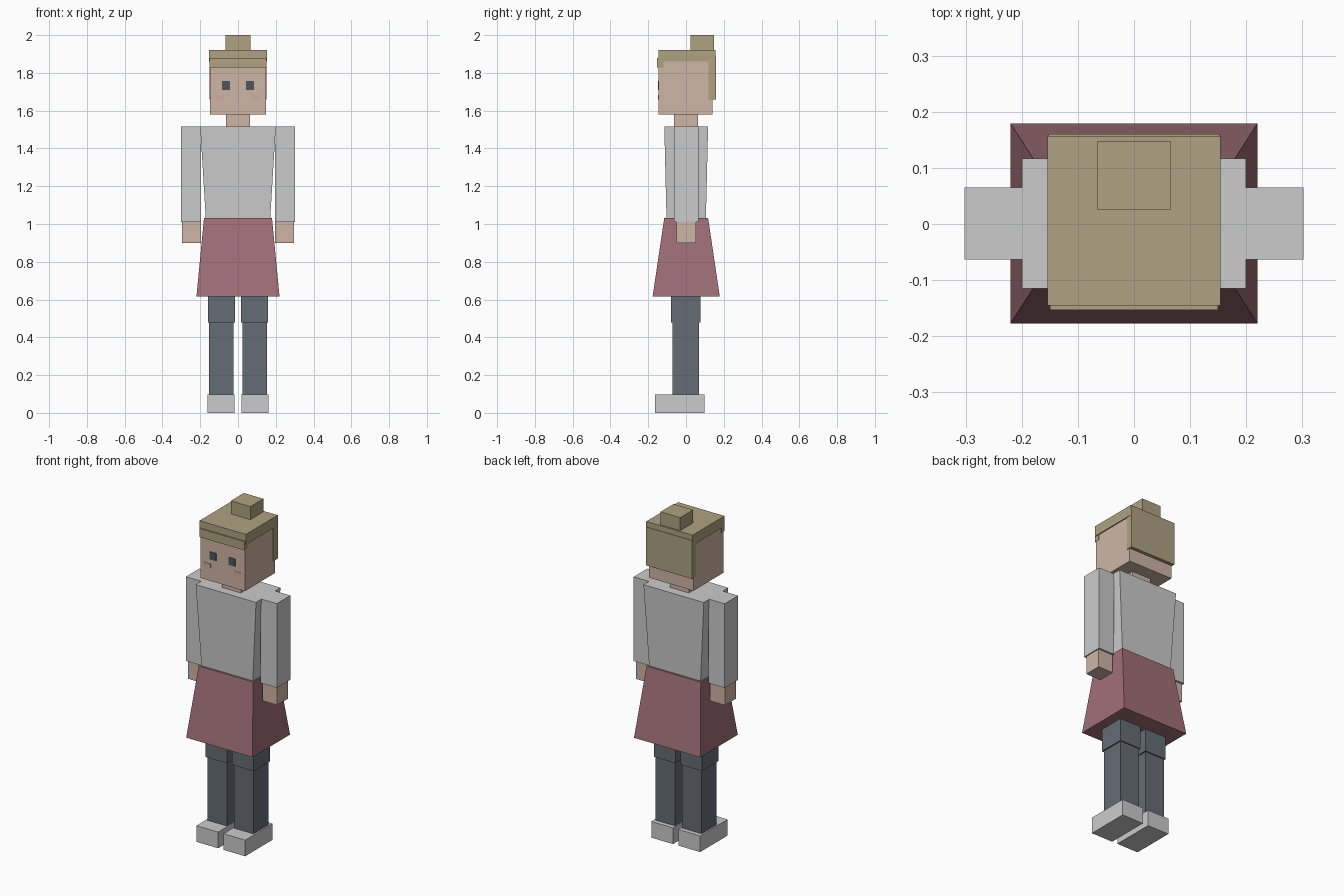
import bpy
import bmesh

if "Cube" in bpy.data.objects:
    bpy.data.objects.remove(bpy.data.objects["Cube"])


def material(name, r, g, b):
    m = bpy.data.materials.new(name)
    m.diffuse_color = (r, g, b, 1)
    m.use_nodes = True
    m.node_tree.nodes["Principled BSDF"].inputs["Base Color"].default_value = m.diffuse_color
    return m


SKIN = material("skin", 0.62, 0.46, 0.38)
HAIR = material("hair", 0.42, 0.36, 0.22)
SKIRT = material("skirt", 0.36, 0.16, 0.19)
LEGGINGS = material("leggings", 0.13, 0.15, 0.18)
EYE = material("eye", 0.08, 0.09, 0.11)
BLUSH = material("blush", 0.62, 0.40, 0.36)


def frustum(name, bottom, top, z, mat=None):
    """Block from a bottom rectangle to a top one, each (x0, x1, y0, y1)."""
    bm = bmesh.new()
    bmesh.ops.create_cube(bm, size=2)
    for v in bm.verts:
        x0, x1, y0, y1 = top if v.co.z > 0 else bottom
        v.co = (x1 if v.co.x > 0 else x0, y1 if v.co.y > 0 else y0,
                z[1] if v.co.z > 0 else z[0])
    mesh = bpy.data.meshes.new(name)
    bm.to_mesh(mesh)
    bm.free()
    if mat:
        mesh.materials.append(mat)
    ob = bpy.data.objects.new(name, mesh)
    bpy.context.collection.objects.link(ob)
    return ob


def box(name, x, y, z, mat=None):
    return frustum(name, (*x, *y), (*x, *y), z, mat)


def pair(name, x, y, z, mat=None):
    """Box on the right side, mirrored to the left across x = 0."""
    box(name, x, y, z, mat).modifiers.new("mirror", "MIRROR")


# Legs and shoes
pair("shoe", (0.018, 0.162), (-0.163, 0.097), (0, 0.097))
pair("lower_leg", (0.024, 0.153), (-0.072, 0.07), (0.095, 0.48), LEGGINGS)
pair("upper_leg", (0.017, 0.16), (-0.08, 0.077), (0.478, 0.75), LEGGINGS)

# Skirt and torso
frustum("skirt", (-0.22, 0.22, -0.177, 0.179), (-0.18, 0.18, -0.115, 0.117),
        (0.615, 1.032), SKIRT)
frustum("torso", (-0.17, 0.17, -0.103, 0.105), (-0.2, 0.2, -0.115, 0.117),
        (1.02, 1.515))

# Arms and hands
pair("sleeve", (0.195, 0.302), (-0.063, 0.065), (1.01, 1.515))
pair("hand", (0.197, 0.296), (-0.051, 0.053), (0.9, 1.03), SKIN)

# Neck, head and face
box("neck", (-0.063, 0.063), (-0.063, 0.063), (1.5, 1.6), SKIN)
box("head", (-0.148, 0.148), (-0.145, 0.14), (1.58, 1.88), SKIN)
pair("eye", (0.042, 0.084), (-0.148, -0.14), (1.71, 1.756), EYE)
pair("cheek", (0.078, 0.122), (-0.147, -0.14), (1.66, 1.682), BLUSH)

# Hair
box("hair_cap", (-0.154, 0.154), (-0.145, 0.157), (1.86, 1.922), HAIR)
box("fringe", (-0.15, 0.15), (-0.153, -0.12), (1.828, 1.88), HAIR)
box("back_hair", (-0.152, 0.152), (0.12, 0.16), (1.66, 1.89), HAIR)
box("hair_bun", (-0.065, 0.065), (0.025, 0.148), (1.9, 2.0), HAIR)
